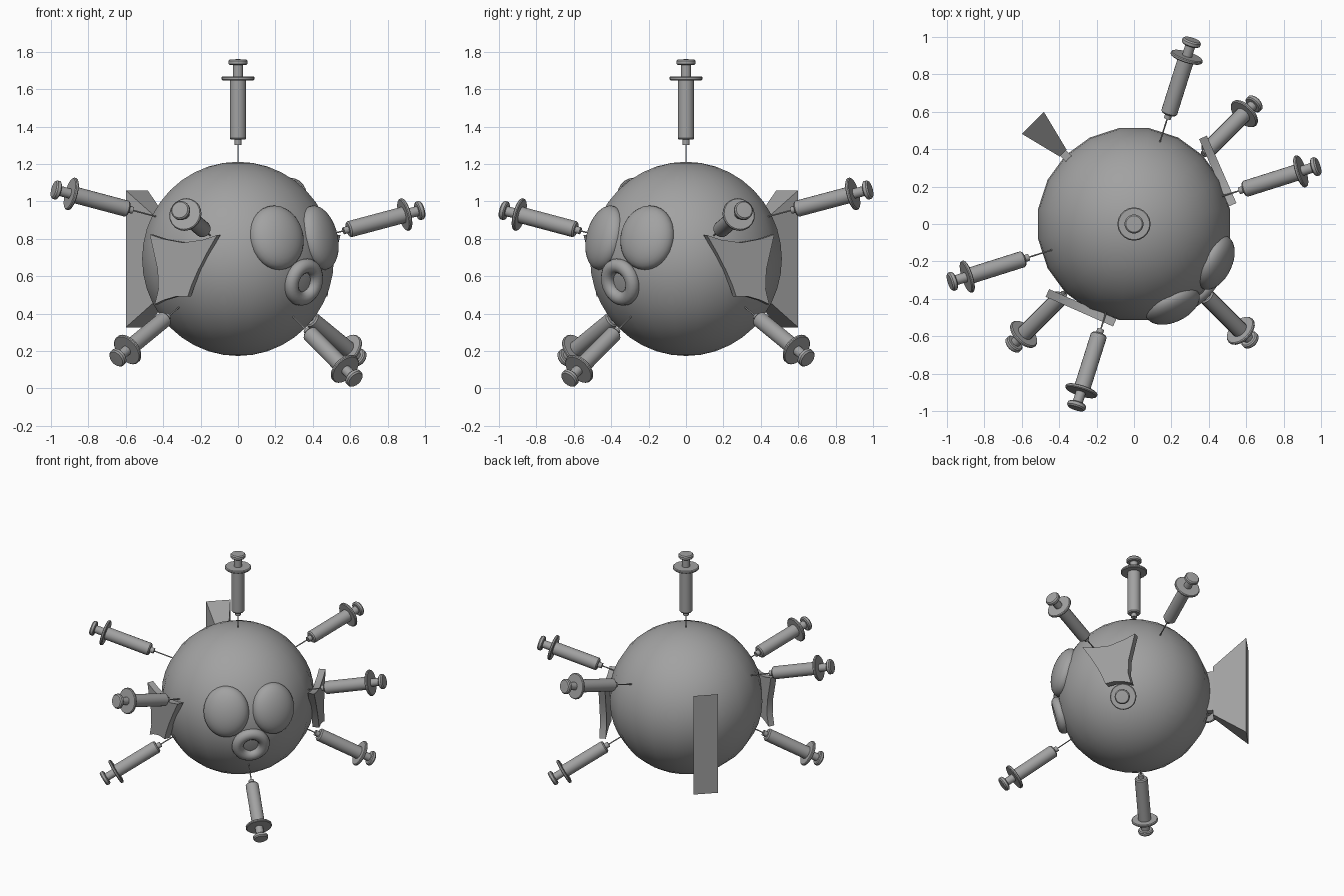
import bpy, bmesh, math
from mathutils import Vector, Matrix

if "Cube" in bpy.data.objects:
    bpy.data.objects.remove(bpy.data.objects["Cube"], do_unlink=True)

CENTRE = Vector((0, 0, 0.693))
FORWARD = Vector((1, -1, 0)).normalized()
# Reflection across the fish's diagonal plane of symmetry
MIRROR = Matrix(((0, -1, 0, 0), (-1, 0, 0, 0), (0, 0, 1, 0), (0, 0, 0, 1)))

grey = bpy.data.materials.new("plain_grey")
grey.use_nodes = True
colour = (0.36, 0.36, 0.36, 1)
grey.diffuse_color = colour
grey.node_tree.nodes["Principled BSDF"].inputs["Base Color"].default_value = colour


def finish(bm, name, angle=40):
    bmesh.ops.recalc_face_normals(bm, faces=bm.faces)
    mesh = bpy.data.meshes.new(name)
    bm.to_mesh(mesh)
    bm.free()
    mesh.materials.append(grey)
    obj = bpy.data.objects.new(name, mesh)
    bpy.context.collection.objects.link(obj)
    bpy.ops.object.select_all(action="DESELECT")
    obj.select_set(True)
    bpy.context.view_layer.objects.active = obj
    bpy.ops.object.shade_smooth_by_angle(angle=math.radians(angle))
    return obj


def facing(direction):
    """Rotation taking local z to the direction, keeping local y upright."""
    z = Vector(direction).normalized()
    x = Vector((0, 0, 1)).cross(z)
    x = x.normalized() if x.length > 0.001 else Vector((1, 0, 0))
    return Matrix((x, z.cross(x), z)).transposed().to_4x4()


def ellipsoid(name, radii, matrix, segments, rings):
    bm = bmesh.new()
    bmesh.ops.create_uvsphere(bm, u_segments=segments, v_segments=rings, radius=1)
    bm.transform(matrix @ Matrix.Diagonal((*radii, 1)))
    return finish(bm, name, 60)


def lathe(name, profile, steps, closed=False):
    """Spin a (radius, height) profile around z."""
    bm = bmesh.new()
    verts = [bm.verts.new((r, 0, h)) for r, h in profile]
    pairs = list(zip(verts, verts[1:])) + ([(verts[-1], verts[0])] if closed else [])
    edges = [bm.edges.new(p) for p in pairs]
    bmesh.ops.spin(bm, geom=verts + edges, cent=(0, 0, 0), axis=(0, 0, 1),
                   angle=math.tau, steps=steps)
    bmesh.ops.remove_doubles(bm, verts=bm.verts, dist=0.0001)
    return finish(bm, name)


# Round body
ellipsoid("body", (0.519,) * 3,
          Matrix.Translation(CENTRE) @ Matrix.Rotation(math.radians(9), 4, "Z"), 20, 20)

# Bulging eyes
eye_dir = Vector((0.21, -0.44, 0.115))
for side, flip in (("right", Matrix()), ("left", MIRROR)):
    d = (flip @ eye_dir).normalized()
    ellipsoid(side + "_eye", (0.155, 0.176, 0.085),
              Matrix.Translation(CENTRE + d * 0.492) @ facing(d), 28, 16)

# Ring-shaped mouth
ring = [(0.09 + 0.039 * math.cos(i * math.tau / 12), 0.039 * math.sin(i * math.tau / 12))
        for i in range(12)]
mouth = lathe("mouth", ring, 28, closed=True)
mouth_dir = (FORWARD + Vector((0, 0, -0.25))).normalized()
mouth.matrix_world = Matrix.Translation(CENTRE + mouth_dir * 0.512) @ facing(mouth_dir)


# Tail: a flared wedge on a short stub
def tapered_block(name, near, far):
    """Each end is (distance behind the centre, half thickness, half height)."""
    bm = bmesh.new()
    side = Vector((1, 1, 0)).normalized()
    for dist, thick, height in (near, far):
        for a in (-1, 1):
            for b in (-1, 1):
                bm.verts.new(CENTRE - FORWARD * dist + side * thick * a
                             + Vector((0, 0, height * b)))
    bmesh.ops.convex_hull(bm, input=bm.verts)
    bmesh.ops.dissolve_limit(bm, angle_limit=0.01, verts=bm.verts, edges=bm.edges)
    return finish(bm, name, 20)


tapered_block("tail_fin", (0.535, 0.026, 0.185), (0.765, 0.083, 0.366))
tapered_block("tail_stub", (0.45, 0.022, 0.15), (0.54, 0.022, 0.15))

# Side fins: a curved outline in x and z, laid on a slanted plane
OUTLINE = [(-.46, .824), (-.39, .80), (-.283, .78), (-.176, .795), (-.10, .82),
           (-.15, .733), (-.20, .636), (-.235, .556), (-.257, .492), (-.32, .492),
           (-.385, .473), (-.433, .45), (-.414, .53), (-.418, .636), (-.442, .743)]


def side_fin(name, flip):
    bm = bmesh.new()
    out = Vector((-0.40, -0.91, 0)).normalized()
    base = [Vector((x, -0.375 - 0.44 * (x + 0.43), z)) for x, z in OUTLINE]
    inner = [bm.verts.new(p - out * 0.015) for p in base]
    outer = [bm.verts.new(p + out * 0.03) for p in base]
    bm.faces.new(inner)
    bm.faces.new(outer)
    for i in range(len(base)):
        j = (i + 1) % len(base)
        bm.faces.new((inner[i], inner[j], outer[j], outer[i]))
    bm.transform(flip)
    return finish(bm, name, 35)


side_fin("right_fin", Matrix())
side_fin("left_fin", MIRROR)

# Syringe spines: needle, hub, barrel, finger flange, plunger rod and thumb disc
PROFILE = [(0, .45), (.004, .46), (.004, .61), (.019, .61), (.019, .637),
           (.037, .637), (.044, .645), (.044, .955), (.084, .955), (.089, .96),
           (.089, .969), (.084, .974), (.027, .974), (.027, 1.036), (.044, 1.036),
           (.051, 1.042), (.051, 1.058), (.044, 1.066), (0, 1.068)]
spine = lathe("top_syringe", PROFILE, 20)
spine.location = CENTRE

SPINES = [("upper_front_left", (.966, .305, .257), 0, 0),
          ("upper_front_right", (-.305, -.966, .257), 0, 0),
          ("upper_back_left", (.305, .966, .257), 0.11, 0),
          ("upper_back_right", (-.966, -.305, .257), 0.11, 0),
          ("lower_left", (.645, .645, -.53), 0, 0),
          ("lower_right", (-.645, -.645, -.53), 0, 0),
          ("lower_front", (.615, -.615, -.62), -0.012, 0.027)]
for name, direction, lift, push in SPINES:
    copy = bpy.data.objects.new(name + "_syringe", spine.data)
    bpy.context.collection.objects.link(copy)
    d = Vector(direction).normalized()
    copy.matrix_world = Matrix.Translation(
        CENTRE + Vector((0, 0, lift)) + d * push) @ facing(d)
